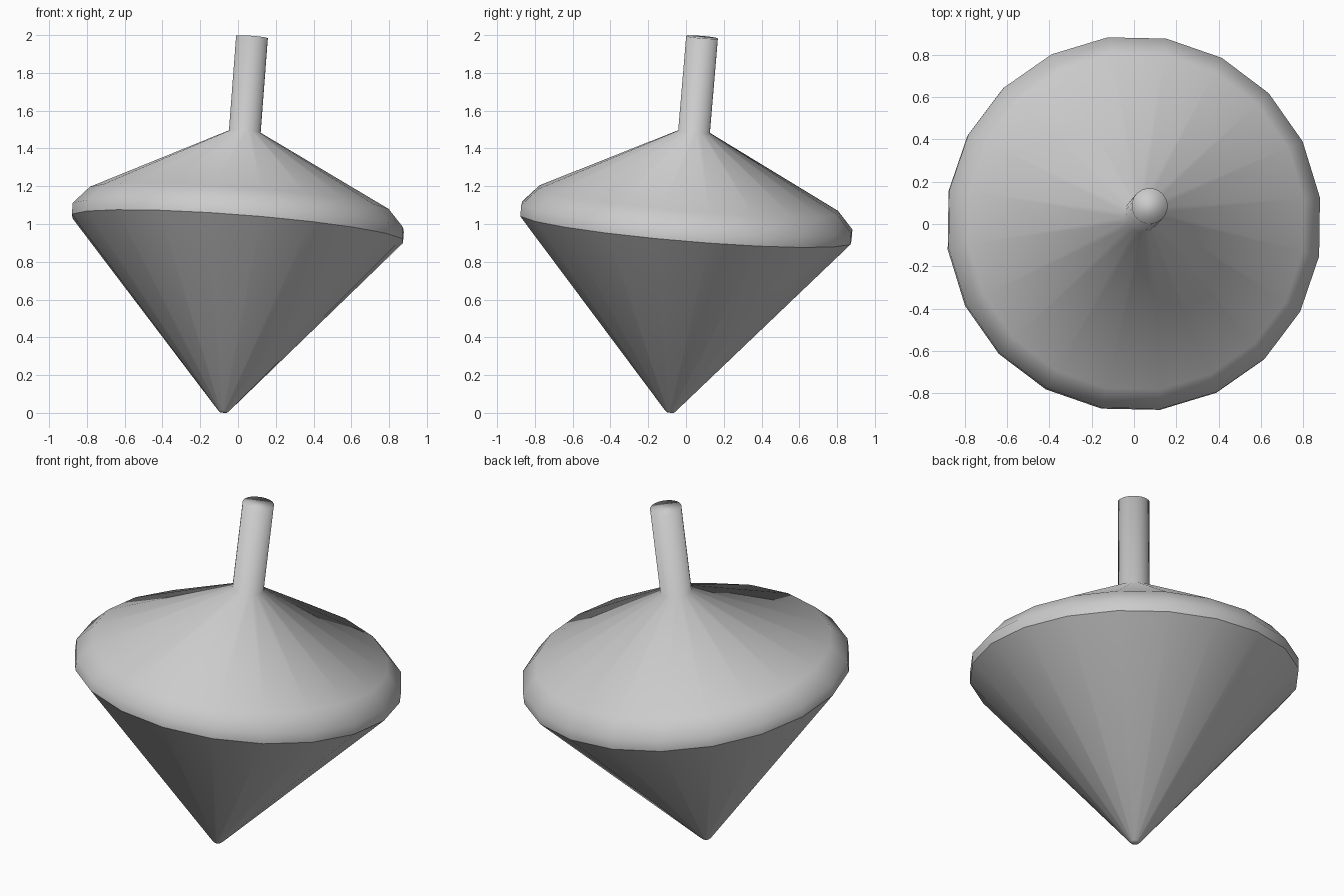
import bpy
import bmesh
import math
from mathutils import Vector, Matrix

cube = bpy.data.objects.get("Cube")
if cube:
    bpy.data.objects.remove(cube, do_unlink=True)

SIDES = 20
TIP = Vector((-0.077, -0.083, 0.002))
AXIS = Vector((0.151, 0.168, 1.988))
PHASE = math.radians(8)

grey = bpy.data.materials.new("plain_grey")
grey.use_nodes = True
grey.diffuse_color = (0.6, 0.6, 0.6, 1)
grey.node_tree.nodes["Principled BSDF"].inputs["Base Color"].default_value = (0.6, 0.6, 0.6, 1)


def lathe(name, profile, cap_bottom=False, cap_top=False):
    """Turn (radius, height) points around the leaning axis, smooth shaded."""
    lean = Vector((0, 0, 1)).rotation_difference(AXIS).to_matrix().to_4x4()
    place = Matrix.Translation(TIP) @ lean
    bm = bmesh.new()
    rings = []
    for r, z in profile:
        ring = []
        for i in range(SIDES):
            a = PHASE + math.tau * i / SIDES
            ring.append(bm.verts.new(place @ Vector((r * math.cos(a), r * math.sin(a), z))))
        rings.append(ring)
    for low, high in zip(rings, rings[1:]):
        for i in range(SIDES):
            j = (i + 1) % SIDES
            bm.faces.new((low[i], low[j], high[j], high[i]))
    if cap_bottom:
        bm.faces.new(rings[0][::-1])
    if cap_top:
        bm.faces.new(rings[-1])
    for f in bm.faces:
        f.smooth = True
    mesh = bpy.data.meshes.new(name)
    bm.to_mesh(mesh)
    bm.free()
    mesh.materials.append(grey)
    obj = bpy.data.objects.new(name, mesh)
    bpy.context.collection.objects.link(obj)
    return obj


# Pointed lower cone with a tiny blunt tip
lathe("lower_cone", [(0.018, 0), (0.028, 0.008), (0.888, 0.98)], cap_bottom=True)

# Rim, bevel, shallow upper cone and handle in one smooth skin
lathe("upper_body_and_stem",
      [(0.888, 0.98), (0.888, 1.04), (0.803, 1.133), (0.085, 1.496), (0.085, 2.0)],
      cap_top=True)
